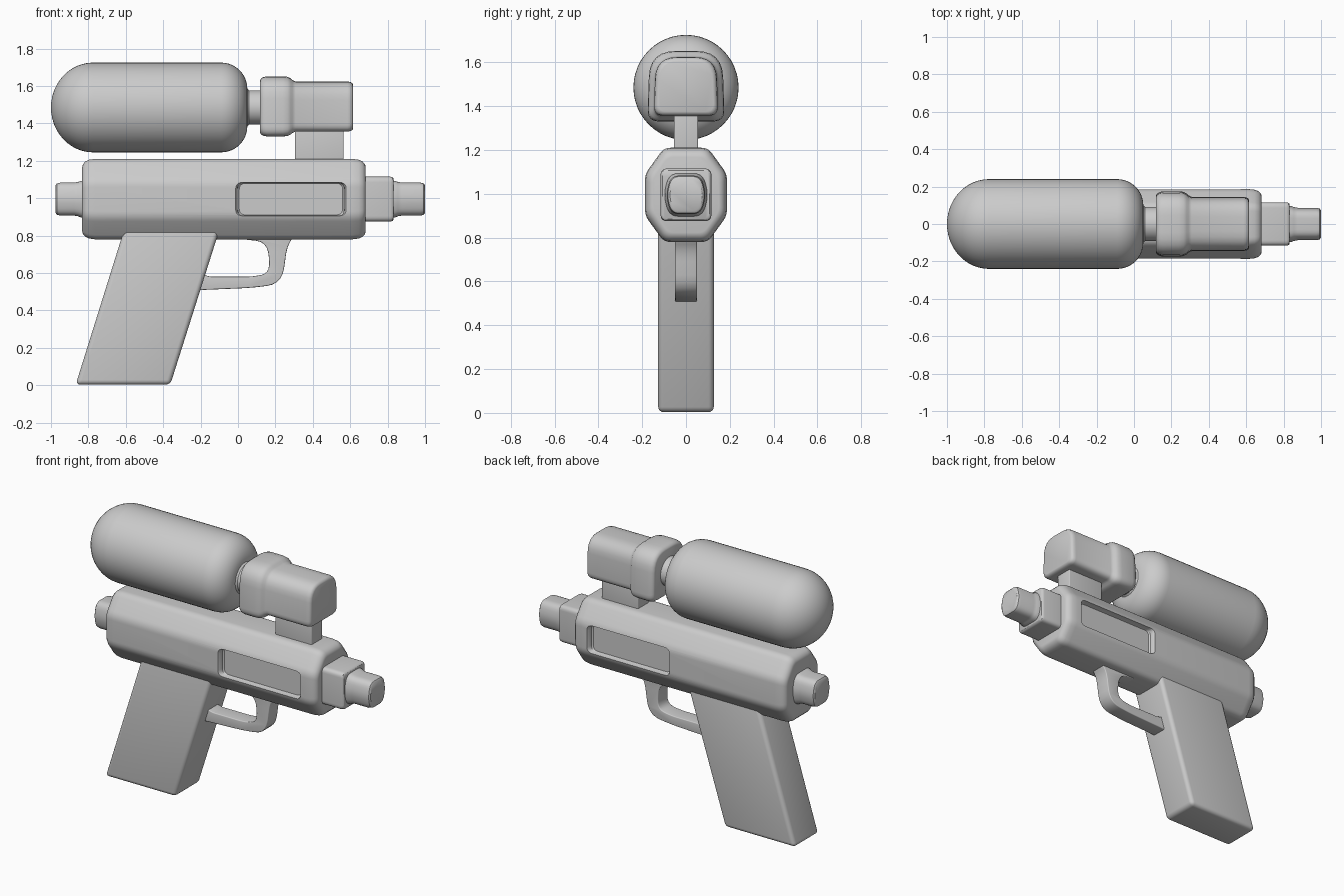
import bpy, bmesh
from math import cos, sin, tau, radians
from mathutils import Vector

if "Cube" in bpy.data.objects:
    bpy.data.objects.remove(bpy.data.objects["Cube"])


def fillet(pts, radii, seg=5):
    """Round the corners of a closed 2D polygon."""
    out, n = [], len(pts)
    for i, p in enumerate(pts):
        r = radii[i] if isinstance(radii, (list, tuple)) else radii
        p = Vector(p)
        if r <= 0:
            out.append(p)
            continue
        a, b = Vector(pts[i - 1]) - p, Vector(pts[(i + 1) % n]) - p
        a = p + a.normalized() * min(r, a.length * 0.48)
        b = p + b.normalized() * min(r, b.length * 0.48)
        for k in range(seg + 1):
            t = k / seg
            out.append(a * (1 - t) ** 2 + p * 2 * t * (1 - t) + b * t ** 2)
    return out


def rect(w, h):
    return [(-w, -h), (w, -h), (w, h), (-w, h)]


def apply_mod(ob, kind, **settings):
    bpy.context.view_layer.objects.active = ob
    m = ob.modifiers.new(kind.title(), kind)
    for k, v in settings.items():
        setattr(m, k, v)
    bpy.ops.object.modifier_apply(modifier=m.name)


def smooth(ob, angle=35):
    bpy.ops.object.select_all(action='DESELECT')
    ob.select_set(True)
    bpy.context.view_layer.objects.active = ob
    bpy.ops.object.shade_smooth_by_angle(angle=radians(angle))


def loft(name, outline, stations, axis='X', zc=0.0, bevel=0.0):
    """Sweep an outline along X or Y; stations are (position, scale)."""
    bm = bmesh.new()
    rings = []
    for p, s in stations:
        rings.append([bm.verts.new((p, u * s, zc + v * s) if axis == 'X'
                                   else (u * s, p, zc + v * s)) for u, v in outline])
    n = len(outline)
    for a, b in zip(rings, rings[1:]):
        for i in range(n):
            j = (i + 1) % n
            bm.faces.new((a[i], a[j], b[j], b[i]))
    bm.faces.new(rings[0])
    bm.faces.new(rings[-1])
    bmesh.ops.recalc_face_normals(bm, faces=bm.faces)
    me = bpy.data.meshes.new(name)
    bm.to_mesh(me)
    bm.free()
    ob = bpy.data.objects.new(name, me)
    bpy.context.collection.objects.link(ob)
    if bevel:
        apply_mod(ob, 'BEVEL', width=bevel, segments=4, limit_method='ANGLE',
                  angle_limit=radians(40))
    smooth(ob)
    return ob


# Water tank with domed end, shoulder and neck
circle = [(cos(tau * i / 48), sin(tau * i / 48)) for i in range(48)]
dome = [(-0.775 - 0.225 * cos(tau * k / 48), max(0.24 * sin(tau * k / 48), 0.004))
        for k in range(13)]
shoulder = [(-0.09 + 0.14 * sin(tau * k / 40), 0.10 + 0.14 * cos(tau * k / 40))
            for k in range(11)]
loft("tank", circle, dome + shoulder + [(0.06, 0.092), (0.16, 0.092)], zc=1.485)

# Tank cap: collar easing into a soft block
cap = fillet([(-.147, -.13), (.147, -.13), (.138, .138), (-.138, .138)],
             [.045, .045, .1, .1], 6)
loft("tank_cap", cap,
     [(.118, 1.04), (.122, 1.11), (.135, 1.17), (.155, 1.2), (.24, 1.2), (.265, 1.18),
      (.282, 1.12), (.292, 1.05), (.308, 1.0), (.585, 1.0), (.602, .98), (.612, .93),
      (.616, .86)], zc=1.486)

# Post joining cap and body
loft("cap_post", [(.305, 1.18), (.565, 1.18), (.565, 1.38), (.305, 1.38)],
     [(-.055, 1), (.055, 1)], 'Y', bevel=.006)

# Octagonal body with rounded ends
octagon = fillet([(-.1, -.215), (.1, -.215), (.187, -.095), (.187, .095),
                  (.1, .215), (-.1, .215), (-.187, .095), (-.187, -.095)], .03)
body = loft("body", octagon,
            [(-.833, .8), (-.829, .87), (-.815, .94), (-.795, .98), (-.765, 1),
             (.61, 1), (.645, .98), (.665, .94), (.679, .87), (.683, .8)], zc=.995)

# Recessed side panels, flared at the rim
for side in (-1, 1):
    cut = loft("panel_cutter", fillet(rect(.285, .087), .035),
               [(side * .148, .97), (side * .155, 1), (side * .175, 1.01),
                (side * .188, 1.04), (side * .25, 1.04)], 'Y', zc=.995)
    cut.location.x = .283
    cut.hide_render = True
    bpy.context.view_layer.update()
    apply_mod(body, 'BOOLEAN', object=cut, operation='DIFFERENCE', solver='EXACT')
    bpy.data.objects.remove(cut)
smooth(body)

# Muzzle block
loft("muzzle_block", fillet(rect(.116, .12), .03),
     [(.66, 1), (.815, 1), (.827, .97), (.832, .92)], zc=.995)

# Nozzle tip and matching rear knob
knob = fillet([(-.07, -.09), (.07, -.09), (.094, 0), (.07, .09), (-.07, .09), (-.094, 0)],
              .04)
for name, x0, d, length in (("nozzle_tip", .825, 1, .175), ("rear_knob", -.825, -1, .15)):
    loft(name, knob,
         [(x0 - d * .03, 1.1), (x0 + d * .015, 1.09), (x0 + d * .03, 1.02),
          (x0 + d * .05, .98), (x0 + d * (length - .025), .98),
          (x0 + d * (length - .007), .93), (x0 + d * length, .82)], zc=.995)

# Slanted grip
loft("grip", [(-.868, .003), (-.362, .003), (-.09, .86), (-.60, .86)],
     [(-.127, 1), (.127, 1)], 'Y', bevel=.025)

# Trigger guard
guard = fillet([(-.24, .505), (-.18, .51), (.06, .52), (.235, .54), (.262, .74), (.30, .80),
                (.0, .80), (.03, .78), (.16, .765), (.17, .60), (.08, .58), (-.15, .58),
                (-.21, .60)],
               [0, .02, .05, .09, .05, 0, 0, .02, .08, .06, .05, .02, 0])
loft("trigger_guard", guard, [(-.05, 1), (.05, 1)], 'Y', bevel=.014)
